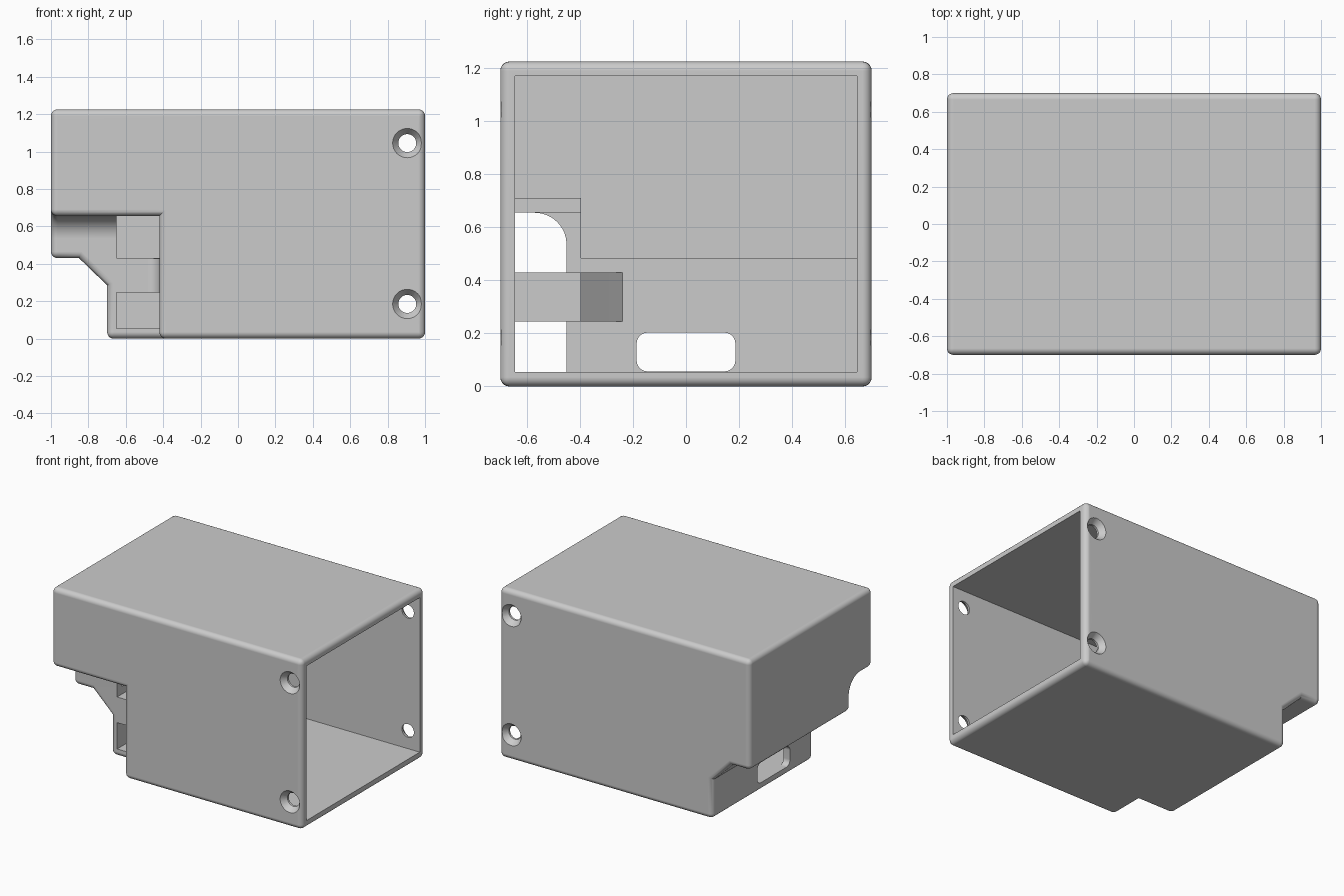
import bpy, bmesh, math
from mathutils import Matrix, Vector

default = bpy.data.objects.get("Cube")
if default:
    bpy.data.objects.remove(default)

grey = bpy.data.materials.new("plain_grey")
grey.use_nodes = True
grey.diffuse_color = (0.6, 0.6, 0.6, 1)
grey.node_tree.nodes["Principled BSDF"].inputs["Base Color"].default_value = (0.6, 0.6, 0.6, 1)


def finish(name, bm):
    bmesh.ops.recalc_face_normals(bm, faces=bm.faces)
    mesh = bpy.data.meshes.new(name)
    bm.to_mesh(mesh)
    bm.free()
    mesh.materials.append(grey)
    ob = bpy.data.objects.new(name, mesh)
    bpy.context.collection.objects.link(ob)
    return ob


def prism(name, points, direction):
    """Extrude a flat loop of 3D points along a direction."""
    bm = bmesh.new()
    face = bm.faces.new([bm.verts.new(p) for p in points])
    ext = bmesh.ops.extrude_face_region(bm, geom=[face])
    verts = [v for v in ext["geom"] if isinstance(v, bmesh.types.BMVert)]
    bmesh.ops.translate(bm, verts=verts, vec=Vector(direction))
    return finish(name, bm)


def box(name, x, y, z):
    return prism(name, [(x[0], y[0], z[0]), (x[1], y[0], z[0]),
                        (x[1], y[1], z[0]), (x[0], y[1], z[0])], (0, 0, z[1] - z[0]))


def arc(cx, cy, r, start, end, steps=8):
    angles = [math.radians(start + (end - start) * i / steps) for i in range(steps + 1)]
    return [(cx + r * math.cos(a), cy + r * math.sin(a)) for a in angles]


def frustum(name, x, y, z, r1, r2, depth):
    """Round cutter along y, r1 at its -y end."""
    bm = bmesh.new()
    bmesh.ops.create_cone(bm, cap_ends=True, segments=32, radius1=r1, radius2=r2, depth=depth,
                          matrix=Matrix.Translation((x, y, z)) @ Matrix.Rotation(-math.pi / 2, 4, 'X'))
    return finish(name, bm)


def cut(ob, cutter):
    cutter.hide_render = True
    mod = ob.modifiers.new("cut", 'BOOLEAN')
    mod.operation, mod.solver, mod.object = 'DIFFERENCE', 'EXACT', cutter
    bpy.context.view_layer.objects.active = ob
    bpy.ops.object.modifier_apply(modifier=mod.name)
    bpy.data.objects.remove(cutter)


W, H, WALL = 0.7, 1.225, 0.055
NX, NY, NZ = -0.42, -0.45, 0.655      # notch corner
IN = W - WALL
TOP = H - WALL

# Outer body with a stepped, chamfered lower end
side = [(-1, H), (1, H), (1, 0), (-0.7, 0), (-0.7, 0.285), (-0.85, 0.43), (-1, 0.43)]
case = prism("case_shell", [(x, -W, z) for x, z in side], (0, 2 * W, 0))

# Front corner notch with a rounded inner top
notch = [(-1, -0.2), (NY, -0.2)] + arc(NY - 0.12, NZ - 0.12, 0.12, 0, 90) + [(-1, NZ)]
cut(case, prism("notch_cutter", [(-1.2, y, z) for y, z in notch], (1.2 + NX, 0, 0)))

# Round every outward edge
bm = bmesh.new()
bm.from_mesh(case.data)
bmesh.ops.remove_doubles(bm, verts=bm.verts, dist=0.0001)
bmesh.ops.dissolve_limit(bm, angle_limit=0.01, verts=bm.verts, edges=bm.edges)
edges = [e for e in bm.edges if len(e.link_faces) == 2 and e.is_convex
         and e.calc_face_angle() > 0.6]
bmesh.ops.bevel(bm, geom=edges, offset=0.035, segments=5, profile=0.5,
                affect='EDGES', clamp_overlap=False)
bmesh.ops.recalc_face_normals(bm, faces=bm.faces)
bm.to_mesh(case.data)
bm.free()

# Hollow interior, following the step and the notch
inner_y = NY + WALL
cut(case, box("main_cavity", (NX + WALL, 1.2), (-IN, IN), (WALL, TOP)))
cut(case, box("lower_cavity", (-0.65, 0), (inner_y, IN), (WALL, TOP)))
cut(case, box("end_cavity", (-0.945, 0), (inner_y, IN), (0.485, TOP)))
cut(case, box("top_cavity", (-0.945, 0), (-IN, IN), (NZ + WALL, TOP)))

# Two windows in the notch wall, leaving a bar between them
for z in ((WALL, 0.245), (0.43, NZ)):
    cut(case, box("window_cutter", (-0.65, -0.3), (-IN, -0.35), z))

# Rounded slot in the lower end wall
slot = []
for sy, sz, a in ((1, 1, 0), (-1, 1, 90), (-1, -1, 180), (1, -1, 270)):
    slot += arc(sy * 0.146, 0.13 + sz * 0.033, 0.04, a, a + 90, 5)
cut(case, prism("slot_cutter", [(-0.8, y, z) for y, z in slot], (0.25, 0, 0)))

# Countersunk screw holes on both sides
for z in (0.185, 1.045):
    cut(case, frustum("screw_hole", 0.905, 0, z, 0.048, 0.048, 2))
    for s in (-1, 1):
        wide, narrow = 0.086, 0.048
        ends = (wide, narrow) if s < 0 else (narrow, wide)
        cut(case, frustum("countersink", 0.905, s * (W - 0.015), z, *ends, 0.05))

# Fillet where the bar meets the side of the notch
r = 0.06
fillet = [(NX + 0.01, NY + 0.01), (NX + 0.01, NY - r)] + arc(NX - r, NY - r, r, 0, 90) + [(NX - r, NY + 0.01)]
prism("bar_fillet", [(x, y, 0.246) for x, y in fillet], (0, 0, 0.183))

# Wedge bracing the bar against the end wall
prism("bar_brace", [(-0.66, inner_y - 0.01, 0.245), (-0.49, inner_y - 0.01, 0.245),
                    (-0.5, inner_y, 0.245), (-0.65, -0.24, 0.245), (-0.66, -0.24, 0.245)],
      (0, 0, 0.185))

# Shading: smooth roundings, crisp corners
for ob in bpy.data.objects:
    if ob.name in ("case_shell", "bar_fillet", "bar_brace"):
        bpy.ops.object.select_all(action='DESELECT')
        ob.select_set(True)
        bpy.context.view_layer.objects.active = ob
        bpy.ops.object.shade_smooth_by_angle(angle=math.radians(30))
        if ob.name == "case_shell":
            weighted = ob.modifiers.new("even_normals", 'WEIGHTED_NORMAL')
            weighted.keep_sharp = True
